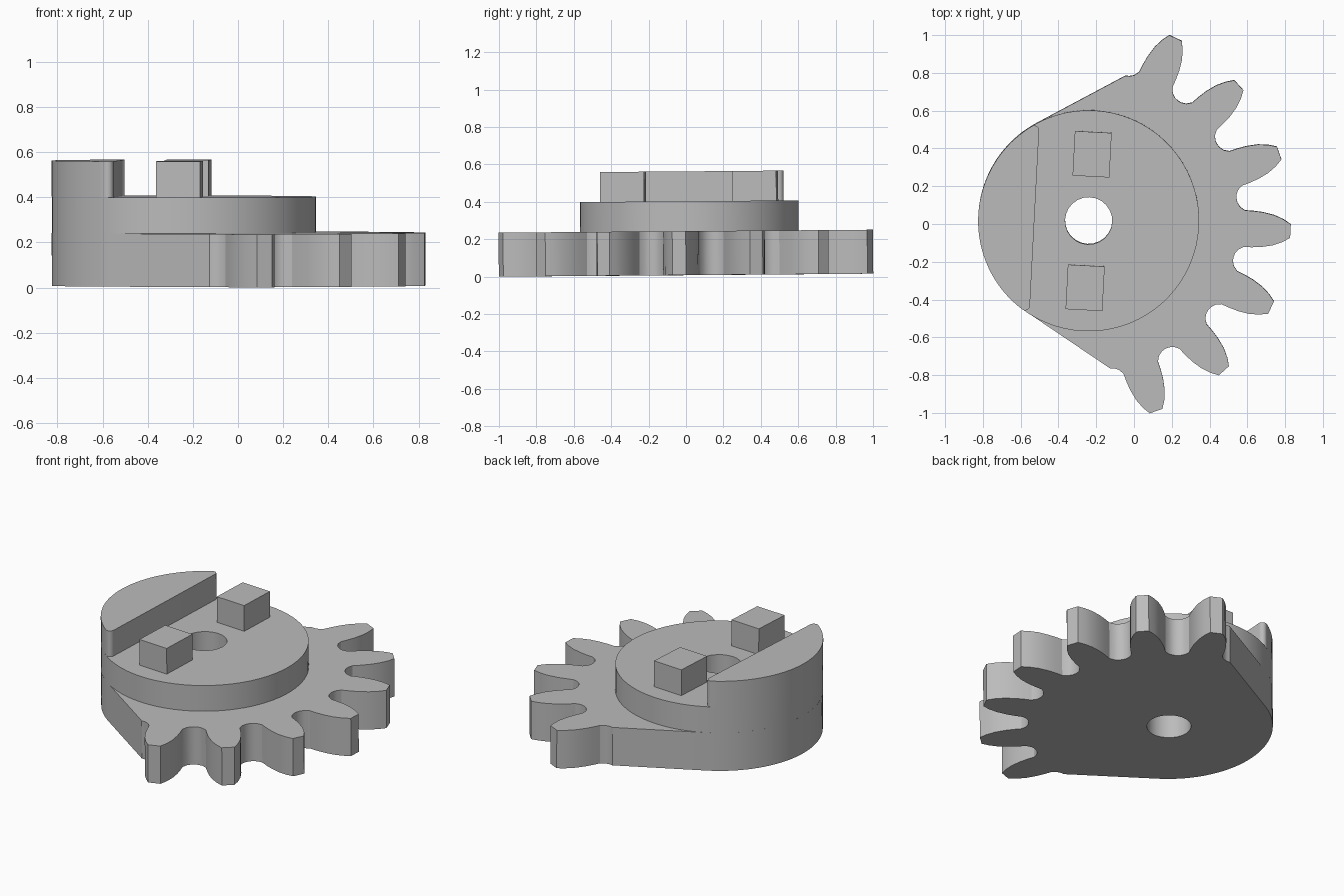
import bpy, bmesh
from math import sin, cos, radians, atan2, degrees, sqrt

cube = bpy.data.objects.get("Cube")
if cube:
    bpy.data.objects.remove(cube, do_unlink=True)

HUB_R, HOLE_R = 0.585, 0.125
GEAR_TOP, HUB_TOP, STOP_TOP = 0.235, 0.395, 0.555

grey = bpy.data.materials.new("plain grey")
grey.use_nodes = True
grey.diffuse_color = (0.5, 0.5, 0.5, 1)
grey.node_tree.nodes["Principled BSDF"].inputs["Base Color"].default_value = (0.5, 0.5, 0.5, 1)


def arc(radius, start, end, steps, cx=0, cy=0):
    """Points along an arc, angles in degrees."""
    angles = [radians(start + (end - start) * i / steps) for i in range(steps + 1)]
    return [(cx + radius * cos(a), cy + radius * sin(a)) for a in angles]


def prism(name, loops, bottom, top):
    """Fill the loops (outline first, then holes) and extrude them upward."""
    bm = bmesh.new()
    edges = []
    for loop in loops:
        verts = [bm.verts.new((x, y, bottom)) for x, y in loop]
        edges += [bm.edges.new((v, verts[i - 1])) for i, v in enumerate(verts)]
    bmesh.ops.triangle_fill(bm, edges=edges, use_beauty=True, use_dissolve=False)
    result = bmesh.ops.extrude_face_region(bm, geom=bm.faces[:], use_keep_orig=True)
    moved = [g for g in result["geom"] if isinstance(g, bmesh.types.BMVert)]
    bmesh.ops.translate(bm, verts=moved, vec=(0, 0, top - bottom))
    bmesh.ops.recalc_face_normals(bm, faces=bm.faces[:])
    mesh = bpy.data.meshes.new(name)
    bm.to_mesh(mesh)
    bm.free()
    mesh.materials.append(grey)
    obj = bpy.data.objects.new(name, mesh)
    bpy.context.collection.objects.link(obj)
    # The whole part is turned and tilted slightly about the bore
    obj.location = (-0.24, 0.02, 0.008)
    obj.rotation_euler = (0.008, 0, radians(-3))
    bpy.context.view_layer.objects.active = obj
    obj.select_set(True)
    bpy.ops.object.shade_smooth_by_angle(angle=radians(28))
    obj.select_set(False)
    return obj


bore = arc(HOLE_R, 0, 345, 23)

# Sector gear: seven teeth, then straight tangents to the round back
half_tooth = [(0.776, 0.154), (0.782, 0.135), (0.798, 0.113), (0.825, 0.097), (0.87, 0.096),
              (0.92, 0.092), (0.98, 0.08), (1.03, 0.06), (1.07, 0.036)]
tooth = [(r, -n) for r, n in half_tooth] + half_tooth[::-1]
outline = []
for i in range(-3, 4):
    a = radians(22.5 * i)
    points = tooth if i == -3 else tooth[1:]
    outline += [(r * cos(a) - n * sin(a), r * sin(a) + n * cos(a)) for r, n in points]
outline += arc(HUB_R, 121, 239, 32)
prism("sector_gear", [outline, bore], 0, GEAR_TOP)

# Round hub
prism("hub", [arc(HUB_R, 0, 355, 71), bore], GEAR_TOP, HUB_TOP)

# Raised stop: circle segment with rounded corners
chord, fillet = -0.287, 0.025
cx = chord - fillet
cy = sqrt((HUB_R - fillet) ** 2 - cx ** 2)
turn = degrees(atan2(cy, cx))
corner = arc(fillet, 0, turn, 6, cx, cy)
stop = corner + arc(HUB_R, turn, 360 - turn, 32)[1:-1] + [(x, -y) for x, y in corner[::-1]]
prism("raised_stop", [stop], HUB_TOP, STOP_TOP)

# Two square drive pegs
for name, y in (("left_peg", 0.354), ("right_peg", -0.354)):
    w, d = 0.0975, 0.118
    prism(name, [[(-w, y - d), (w, y - d), (w, y + d), (-w, y + d)]], HUB_TOP, STOP_TOP)
